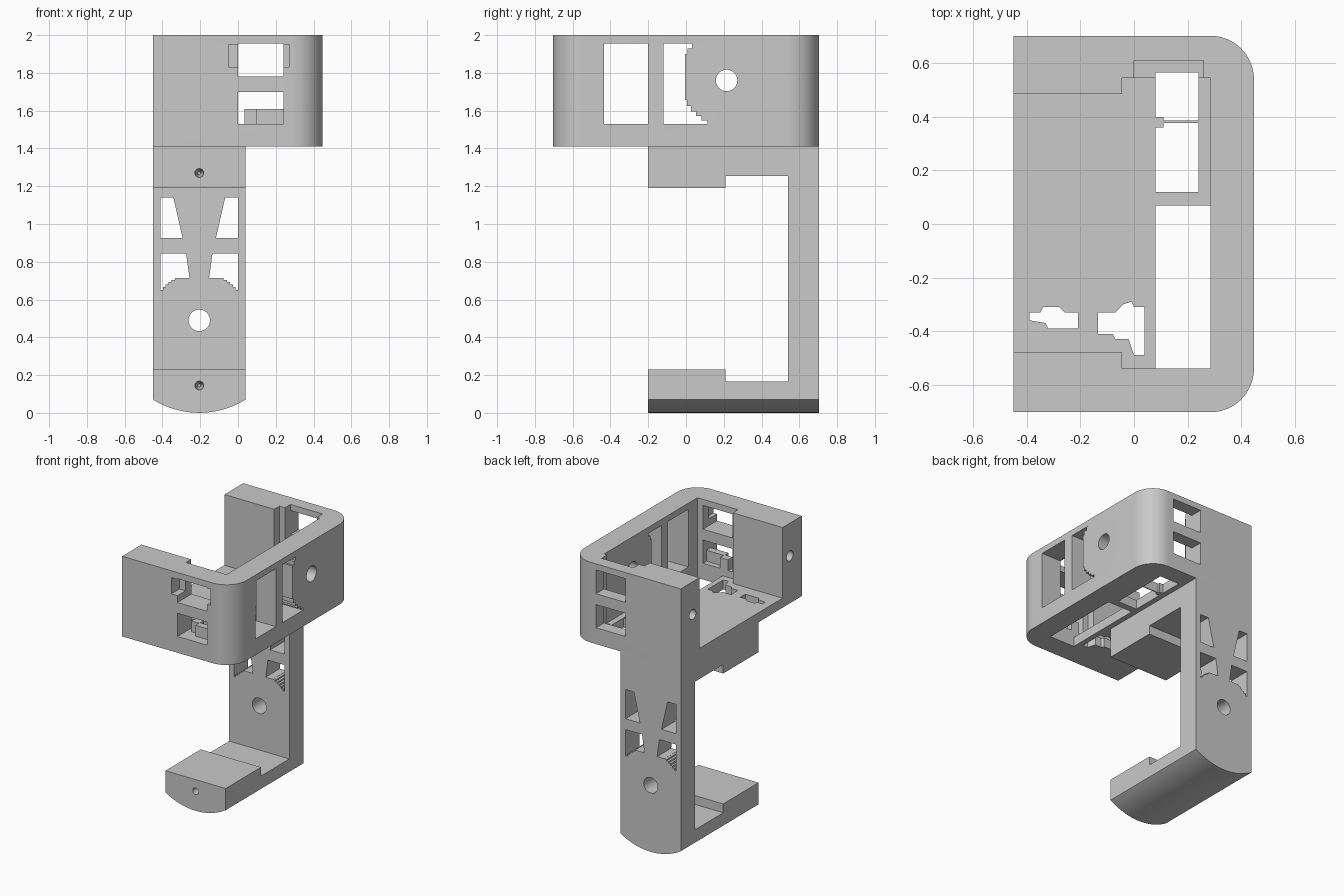
import bpy, bmesh
from math import sin, cos, radians
from mathutils import Vector

cube = bpy.data.objects.get("Cube")
if cube:
    bpy.data.objects.remove(cube)

grey = bpy.data.materials.new("plain grey")
grey.use_nodes = True
COL = (0.585, 0.585, 0.585, 1)
grey.diffuse_color = COL
grey.node_tree.nodes["Principled BSDF"].inputs["Base Color"].default_value = COL

# Order of (u, v, depth) into x, y, z for each extrusion axis
PLACE = {"x": lambda u, v, d: (d, u, v),
         "y": lambda u, v, d: (u, d, v),
         "z": lambda u, v, d: (u, v, d)}


def prism(name, pts, axis, d0, d1):
    """Extrude a closed outline along an axis from d0 to d1."""
    put = PLACE[axis]
    pts = [p for i, p in enumerate(pts)
           if (Vector(p) - Vector(pts[i - 1])).length > 1e-4]
    bm = bmesh.new()
    low = [bm.verts.new(put(u, v, d0)) for u, v in pts]
    high = [bm.verts.new(put(u, v, d1)) for u, v in pts]
    bm.faces.new(low[::-1])
    bm.faces.new(high)
    for i in range(len(pts)):
        bm.faces.new((low[i - 1], low[i], high[i], high[i - 1]))
    if bm.calc_volume(signed=True) < 0:
        bmesh.ops.reverse_faces(bm, faces=bm.faces)
    me = bpy.data.meshes.new(name)
    bm.to_mesh(me)
    bm.free()
    me.materials.append(grey)
    ob = bpy.data.objects.new(name, me)
    bpy.context.collection.objects.link(ob)
    return ob


def rect(u0, u1, v0, v1):
    return [(u0, v0), (u1, v0), (u1, v1), (u0, v1)]


def box(name, x, y, z):
    return prism(name, rect(*x, *y), "z", *z)


def arc(cu, cv, r, a0, a1, n):
    return [(cu + r * cos(radians(a0 + (a1 - a0) * i / n)),
             cv + r * sin(radians(a0 + (a1 - a0) * i / n))) for i in range(n + 1)]


def circle(cu, cv, r, n=32):
    return arc(cu, cv, r, 0, 360 - 360 / n, n - 1)


def stairs(pts):
    """Turn a smooth line into small steps."""
    out = [pts[0]]
    for a, b in zip(pts, pts[1:]):
        out += [(b[0], a[1]), b]
    return out


def screw_hole(u, v):
    """Blind hole in the front end, tapering to a point."""
    ob = prism("screw_hole", circle(u, v, 0.037), "y", -0.3, -0.08)
    for vert in ob.data.vertices:
        if vert.co.y > -0.1:
            vert.co.x = u + (vert.co.x - u) * 0.2
            vert.co.z = v + (vert.co.z - v) * 0.2
    return ob


def cut(ob, cutters):
    """Subtract each cutter in turn and remove it."""
    for c in cutters:
        mod = ob.modifiers.new("cut", "BOOLEAN")
        mod.operation, mod.solver, mod.object = "DIFFERENCE", "EXACT", c
        dg = bpy.context.evaluated_depsgraph_get()
        me = bpy.data.meshes.new_from_object(ob.evaluated_get(dg))
        ob.modifiers.clear()
        if len(me.polygons):
            ob.data = me
        bpy.data.objects.remove(c)
    ob.data.materials.clear()
    ob.data.materials.append(grey)


L, R, MID = -0.45, 0.04, -0.205      # arm width
TOP, BASE = 2.0, 1.41                # upper frame height
W = 0.703                            # half depth

# Upper frame: U-shaped wall with rounded corners and thick ends
outer = [(L, -W)] + arc(0.285, -0.54, W - 0.54, -90, 0, 16) \
    + arc(0.285, 0.54, W - 0.54, 0, 90, 16) + [(L, W)]
inner = [(L, 0.485), (-0.045, 0.485), (-0.045, 0.545), (0.285, 0.545),
         (0.285, -0.54), (-0.045, -0.54), (-0.045, -0.48), (L, -0.48)]
frame = prism("upper_frame", outer + inner, "z", BASE, TOP)

cy, cz = 0.215, 1.76                 # hub on the side wall
hub_edge = [(max(u, cy - 0.22), v) for u, v in arc(cy, cz, 0.25, 129, 246, 14)]
cutters = [
    prism("side_window", rect(-0.435, -0.2, 1.53, 1.955), "x", 0.2, 0.5),
    prism("hub_window", [(-0.12, 1.53), (-0.12, 1.955)] + stairs(hub_edge)
          + [(0.115, 1.53)], "x", 0.2, 0.5),
    prism("hub_hole", circle(cy, cz, 0.057), "x", 0.2, 0.5),
    box("front_recess", (-0.05, 0.27), (-0.8, -0.61), (1.83, 1.95)),
    box("back_notch", (0, 0.26), (0.5, 0.61), (1.5, 2.1)),
    box("floor_notch", (0.08, 0.24), (0.5, 0.565), (1.3, 1.6)),
]
for side in (-1, 1):
    lo, hi = sorted((side * 0.4, side * 0.8))
    for z0, z1 in ((1.78, 1.955), (1.53, 1.7)):
        cutters.append(prism("end_window", rect(0, 0.24, z0, z1), "y", lo, hi))
    cutters.append(prism("end_hole", circle(side * 0.565, cz, 0.037), "x", -0.5, -0.3))
cut(frame, cutters)

# Stepped ledge inside the lower front window
box("window_ledge_front", (0.095, 0.25), (-0.63, -0.58), (1.5, 1.61))
box("window_ledge_back", (0.035, 0.1), (-0.59, -0.54), (1.5, 1.61))

# Floor of the upper frame, with slots and a rim beside the side wall
floor = prism("frame_floor", [(L, -0.54), (0.08, -0.54), (0.08, 0.07), (0.285, 0.07),
                              (0.285, 0.545), (L, 0.545)], "z", BASE, 1.48)
slot = [(-0.39, -0.36), (-0.33, -0.37), (-0.32, -0.39), (-0.21, -0.39), (-0.21, -0.33),
        (-0.26, -0.33), (-0.28, -0.31), (-0.34, -0.31), (-0.35, -0.33), (-0.39, -0.33)]
socket = [(-0.135, -0.41), (-0.08, -0.41), (-0.07, -0.43), (-0.02, -0.43), (0, -0.49),
          (0.04, -0.49), (0.04, -0.31), (0, -0.31), (-0.01, -0.29), (-0.04, -0.3),
          (-0.07, -0.33), (-0.135, -0.33)]
cut(floor, [prism("slot", slot, "z", 1.3, 1.6),
            prism("socket", socket, "z", 1.3, 1.6),
            box("rim_opening", (0.08, 0.24), (0.12, 0.6), (1.3, 1.6))])
box("rim_tab", (0.075, 0.11), (0.36, 0.4), (BASE, 1.48))
box("rim_bar", (0.1, 0.25), (0.378, 0.386), (BASE, 1.48))

# Lower arm: C-shaped side profile with an arched underside
profile = [(W, 0), (W, BASE), (-0.2, BASE), (-0.2, 1.19), (0.21, 1.19),
           (0.21, 1.255), (0.54, 1.255), (0.54, 0.165), (0.21, 0.165),
           (0.21, 0.23), (-0.2, 0.23), (-0.2, 0)]
arm = prism("lower_arm", profile, "x", L, R)
half = (R - L) / 2 + 0.02
rad = 0.464                          # sole radius
sole = [(MID + half * i / 16, rad + 0.0005 - (rad ** 2 - (half * i / 16) ** 2) ** 0.5)
        for i in range(-16, 17)] + [(MID + half, -0.1), (MID - half, -0.1)]
cutters = [prism("sole_cut", sole, "y", -0.4, 0.9),
           prism("arm_hub_hole", circle(MID, 0.49, 0.057), "y", 0.4, 0.9),
           screw_hole(MID, 0.145), screw_hole(MID, 1.27)]

# Arm windows on both sides of the tapering strut
hub = [(u, 0.49 + min(v, 0.225)) for u, v in arc(0, 0, 0.25, 102, 145, 9)]
upper = [(-0.205, 0.925), (-0.088, 0.925), (-0.137, 1.14), (-0.205, 1.14)]
lower = [(-0.205, 0.845), (-0.07, 0.845)] + stairs(hub)
for s in (1, -1):
    for shape in (upper, lower):
        cutters.append(prism("arm_window", [(MID + s * u, v) for u, v in shape], "y", 0.4, 0.9))
cut(arm, cutters)

# Smooth the rounded faces, keep edges crisp
for ob in (frame, floor, arm):
    bpy.ops.object.select_all(action="DESELECT")
    ob.select_set(True)
    bpy.context.view_layer.objects.active = ob
    bpy.ops.object.shade_smooth_by_angle(angle=radians(25))
